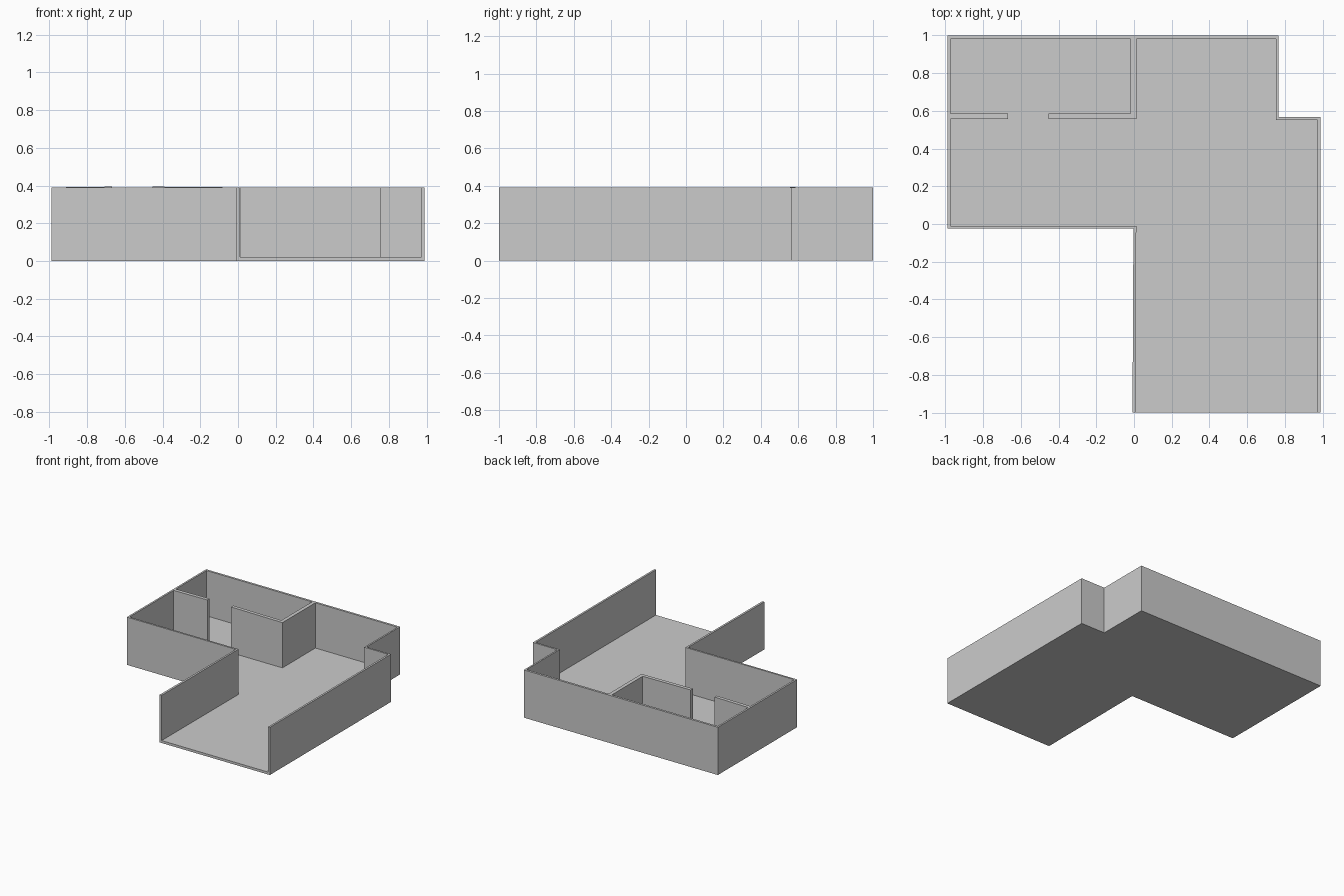
import bpy
import bmesh

if "Cube" in bpy.data.objects:
    bpy.data.objects.remove(bpy.data.objects["Cube"])

FLOOR, TOP = 0.02, 0.39


def prism(name, outline, z0, z1):
    """Extrude a plan outline upward into a flat-faced solid."""
    bm = bmesh.new()
    base = bm.faces.new([bm.verts.new((x, y, z0)) for x, y in outline])
    side = bmesh.ops.extrude_face_region(bm, geom=[base])
    up = [v for v in side["geom"] if isinstance(v, bmesh.types.BMVert)]
    bmesh.ops.translate(bm, verts=up, vec=(0, 0, z1 - z0))
    bmesh.ops.recalc_face_normals(bm, faces=bm.faces)
    mesh = bpy.data.meshes.new(name)
    bm.to_mesh(mesh)
    bm.free()
    obj = bpy.data.objects.new(name, mesh)
    bpy.context.collection.objects.link(obj)
    return obj


def raise_door_end(obj, door_x):
    """The partition tops rise very slightly beside the doorway."""
    for v in obj.data.vertices:
        if v.co.z > FLOOR + 0.01 and abs(v.co.x - door_x) < 0.001:
            v.co.z += 0.004


# Plan paths, running from the front-left opening round to the front-right one
outer = [(-0.008, -1.0), (-0.003, -0.025), (-0.988, -0.025), (-0.988, 1.0),
         (0.767, 1.0), (0.767, 0.567), (0.988, 0.567), (0.988, -1.0)]
inner = [(0.010, -1.0), (0.012, -0.010), (-0.973, -0.010), (-0.973, 0.982),
         (0.754, 0.982), (0.754, 0.552), (0.972, 0.552), (0.972, -1.0)]

# Floor slab and outer walls, open at the front
prism("floor", inner, 0, FLOOR)
prism("outer_walls", outer + inner[::-1], 0, TOP)

# Partition of the back-left room, with a doorway gap
corner = prism("room_corner_wall",
               [(-0.452, 0.557), (0.012, 0.557), (0.012, 0.982),
                (-0.018, 0.982), (-0.018, 0.586), (-0.452, 0.586)], FLOOR, TOP)
stub = prism("room_short_wall",
             [(-0.973, 0.557), (-0.667, 0.557),
              (-0.667, 0.586), (-0.973, 0.586)], FLOOR, TOP)
raise_door_end(corner, -0.452)
raise_door_end(stub, -0.667)
